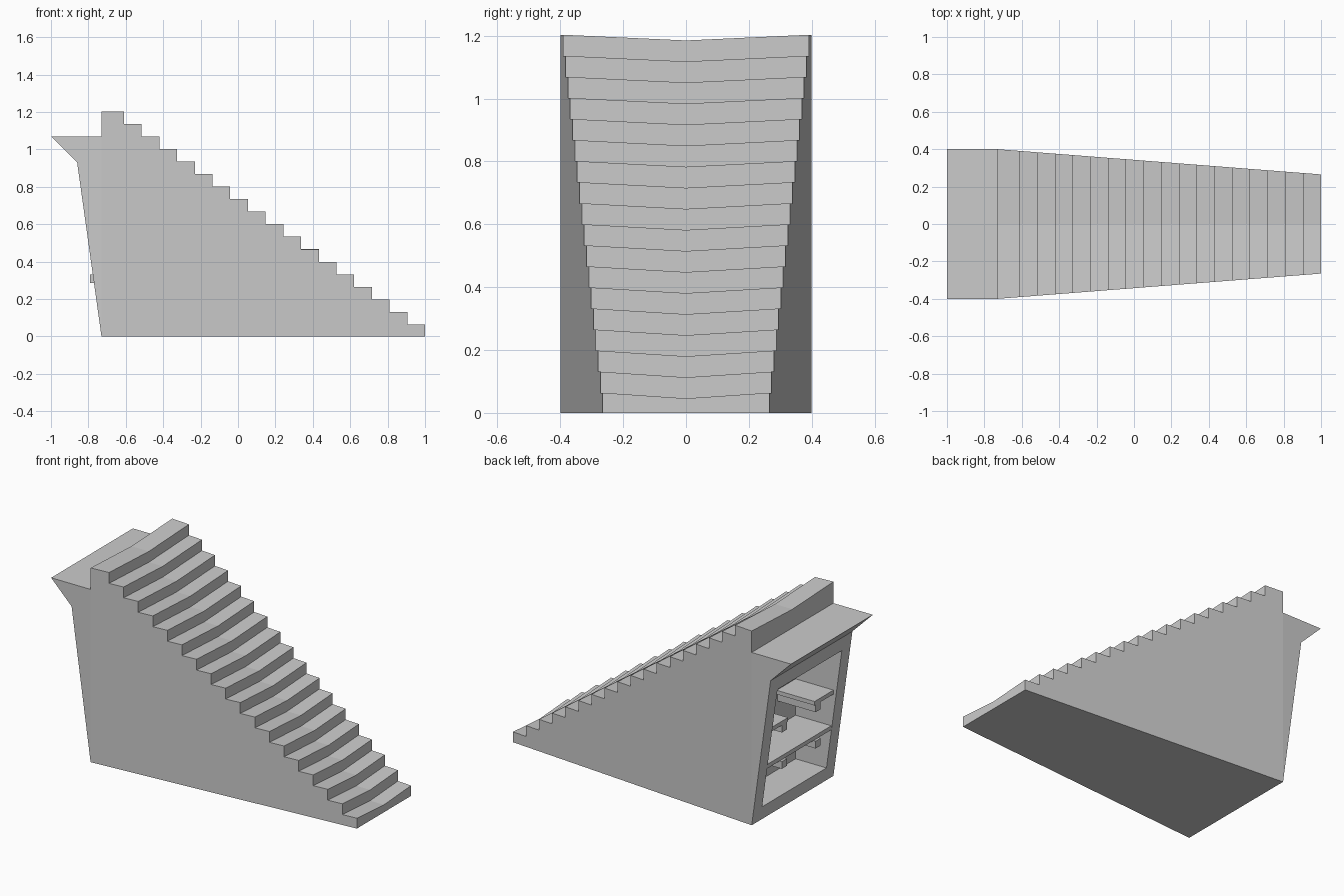
import bpy, bmesh

if "Cube" in bpy.data.objects:
    bpy.data.objects.remove(bpy.data.objects["Cube"])

STEPS = 18
BACK_X, TOP_X, FRONT_X = -0.73, -0.61, 1.0
RISE, RUN = 0.067, (1.0 + 0.61) / 17
DIP = 0.018


def finish(name, bm):
    bmesh.ops.recalc_face_normals(bm, faces=bm.faces[:])
    me = bpy.data.meshes.new(name)
    bm.to_mesh(me)
    bm.free()
    ob = bpy.data.objects.new(name, me)
    bpy.context.collection.objects.link(ob)
    return ob


def box(name, x0, x1, y0, y1, z0, z1):
    bm = bmesh.new()
    bmesh.ops.create_cube(bm, size=1)
    for v in bm.verts:
        v.co.x = x1 if v.co.x > 0 else x0
        v.co.y = y1 if v.co.y > 0 else y0
        v.co.z = z1 if v.co.z > 0 else z0
    return finish(name, bm)


def half_width(x):
    t = max(0.0, (x - BACK_X) / (FRONT_X - BACK_X))
    return 0.4 - 0.135 * t


# Side outline: (x, z, centre dip), running from the foot up the worn treads
outline = [(BACK_X, 0, 0), (FRONT_X, 0, 0)]
for i in range(STEPS):
    z = 0.064 + RISE * i
    x = FRONT_X - RUN * i
    outline.append((x, z, DIP))
    outline.append((x - RUN if i < STEPS - 1 else BACK_X, z, DIP))
n_stair = len(outline) + 1
outline += [(BACK_X, 1.07, 0), (-1.0, 1.07, 0), (-0.86, 0.93, 0)]

# Staircase body: three columns of outline points, closed by side faces
bm = bmesh.new()
cols = [[bm.verts.new((x, s * half_width(x), z - (d if s == 0 else 0)))
         for x, z, d in outline] for s in (-1, 0, 1)]
n = len(outline)
for a, b in zip(cols, cols[1:]):
    for i in range(n):
        j = (i + 1) % n
        bm.faces.new((a[i], a[j], b[j], b[i]))
for c in (cols[0], cols[2]):
    bm.faces.new(c[:n_stair])
    bm.faces.new(c[n_stair - 1:] + [c[0]])
stairs = finish("staircase", bm)

# Cupboard recess cut into the sloping back
cutter = box("recess_cutter", -1.2, -0.53, -0.315, 0.315, 0.085, 0.84)
cutter.hide_render = True
mod = stairs.modifiers.new("recess", 'BOOLEAN')
mod.operation = 'DIFFERENCE'
mod.solver = 'EXACT'
mod.object = cutter
bpy.context.view_layer.objects.active = stairs
bpy.ops.object.modifier_apply(modifier=mod.name)
bpy.data.objects.remove(cutter)

# Shelves: one full-width below, a short pair above
box("lower_shelf", -0.775, -0.53, -0.315, 0.315, 0.33, 0.355)
for side, s in (("left", 1), ("right", -1)):
    y0, y1 = sorted((s * 0.13, s * 0.315))
    box("upper_shelf_" + side, -0.79, -0.53, y0, y1, 0.555, 0.58)
    # Support rails under the shelves
    yc = s * 0.165
    for level, top in (("lower", 0.33), ("upper", 0.555)):
        box(f"{level}_rail_{side}", -0.79, -0.53, yc - 0.025, yc + 0.025,
            top - 0.045, top)
